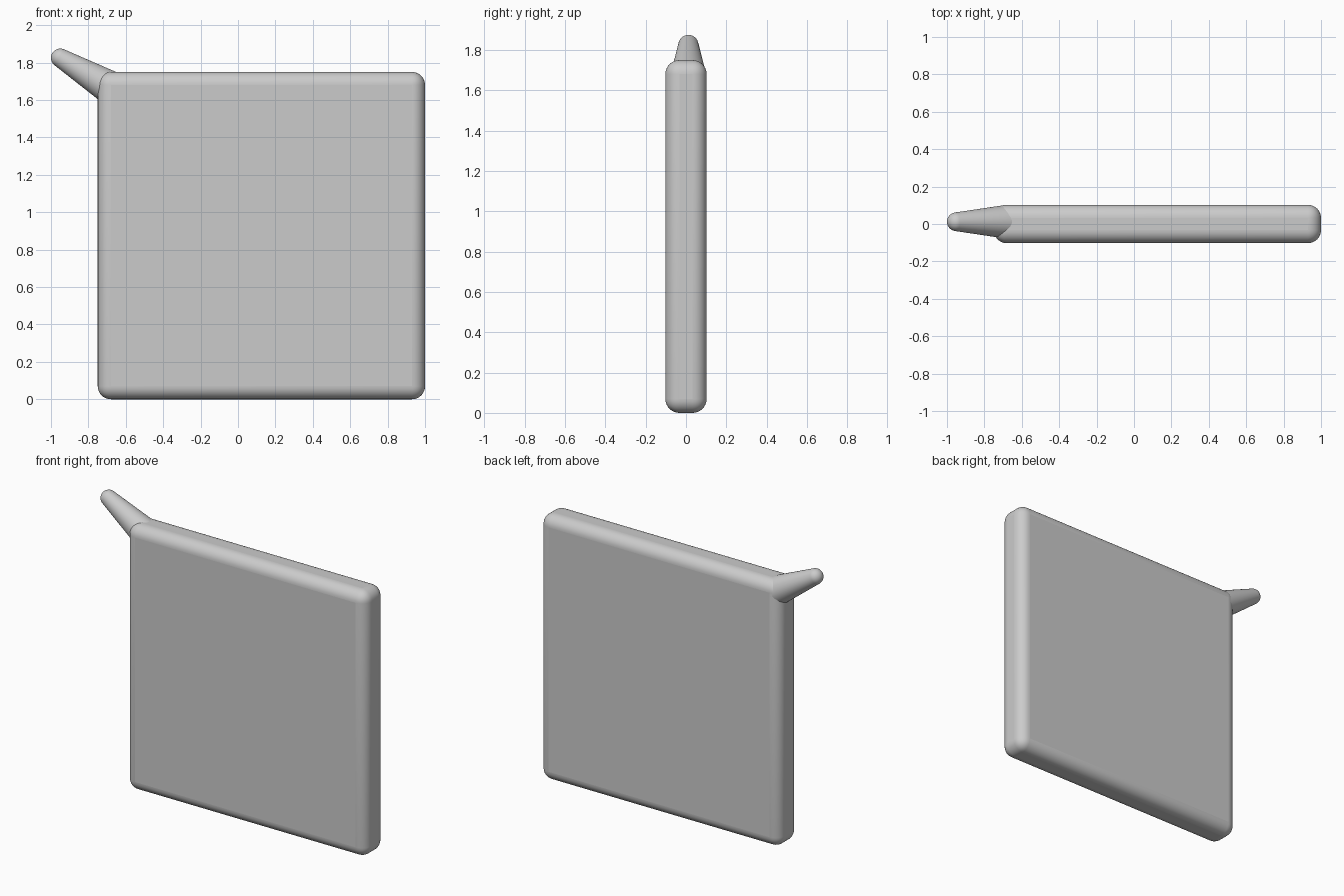
import bpy, bmesh, math
from mathutils import Vector

if "Cube" in bpy.data.objects:
    bpy.data.objects.remove(bpy.data.objects["Cube"])


def smooth(obj):
    bpy.ops.object.select_all(action='DESELECT')
    obj.select_set(True)
    bpy.context.view_layer.objects.active = obj
    bpy.ops.object.shade_smooth_by_angle(angle=math.radians(40))


# Slab panel with rounded edges
bpy.ops.mesh.primitive_cube_add(size=1, location=(0.125, 0, 0.875))
panel = bpy.context.object
panel.name = "panel"
panel.scale = (1.75, 0.205, 1.75)
bpy.ops.object.transform_apply(location=False, rotation=False, scale=True)
bevel = panel.modifiers.new("rounded_edges", 'BEVEL')
bevel.width = 0.07
bevel.segments = 8
smooth(panel)

# Tapered peg with a round tip, sticking out of the upper corner
base = Vector((-0.68, 0.012, 1.664))
tip = Vector((-0.95, 0.012, 1.825))
axis = tip - base
length = axis.length
tip_r, taper = 0.05, math.radians(7.3)
base_r = tip_r / math.cos(taper) + length * math.tan(taper)

profile = [(0, 0), (base_r, 0)]
steps = 10
for i in range(steps + 1):
    a = taper + (math.pi / 2 - taper) * i / steps
    profile.append((tip_r * math.cos(a), length + tip_r * math.sin(a)))

bm = bmesh.new()
verts = [bm.verts.new((r, 0, z)) for r, z in profile]
edges = [bm.edges.new(pair) for pair in zip(verts, verts[1:])]
bmesh.ops.spin(bm, geom=verts + edges, cent=(0, 0, 0), axis=(0, 0, 1),
               angle=math.tau, steps=48)
bmesh.ops.remove_doubles(bm, verts=bm.verts, dist=1e-5)
bmesh.ops.recalc_face_normals(bm, faces=bm.faces)
mesh = bpy.data.meshes.new("corner_peg")
bm.to_mesh(mesh)
bm.free()
peg = bpy.data.objects.new("corner_peg", mesh)
bpy.context.collection.objects.link(peg)
peg.location = base
peg.rotation_euler = axis.to_track_quat('Z', 'Y').to_euler()
smooth(peg)
